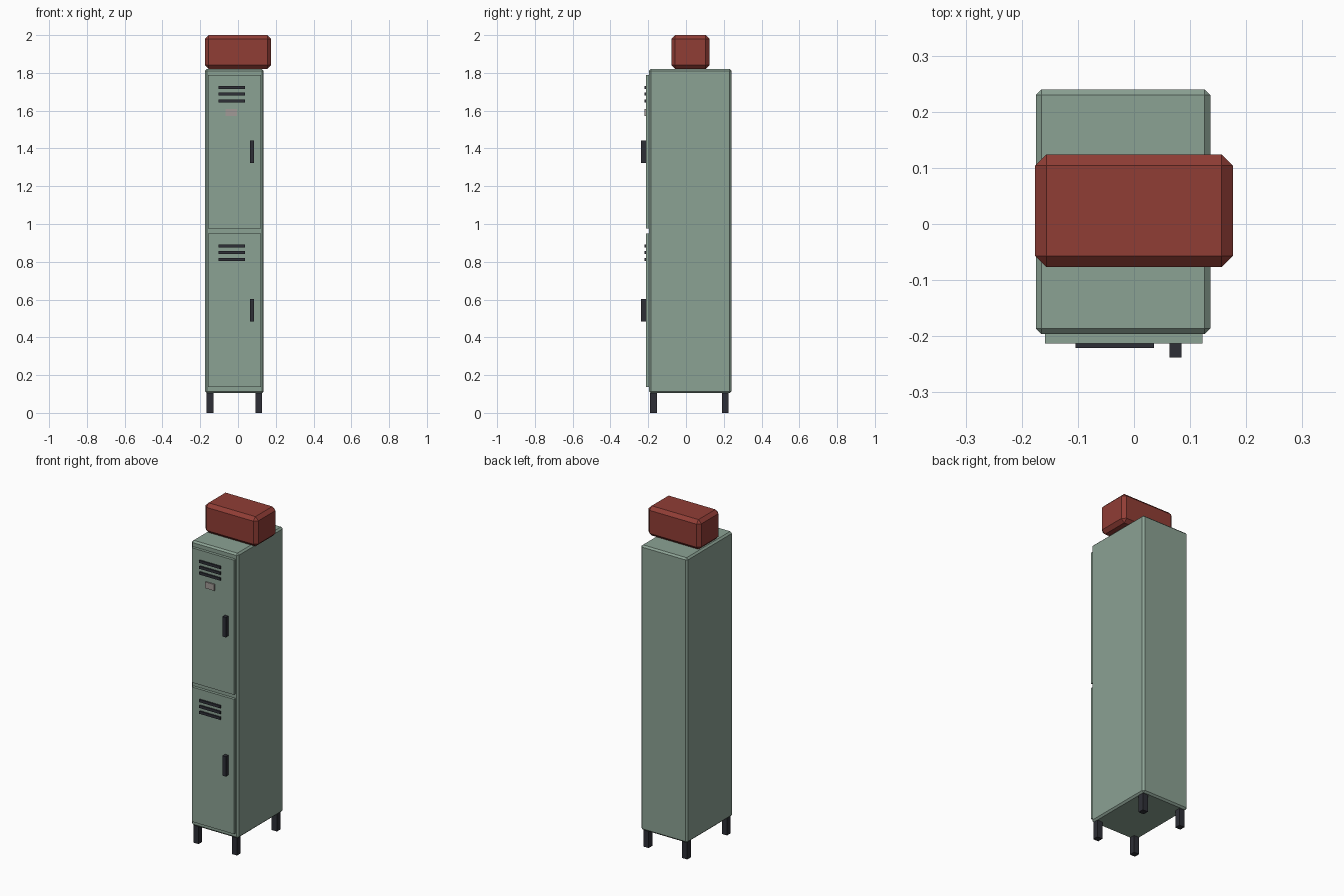
import bpy
import bmesh

if "Cube" in bpy.data.objects:
    bpy.data.objects.remove(bpy.data.objects["Cube"])


def material(name, rgb):
    m = bpy.data.materials.new(name)
    m.diffuse_color = (*rgb, 1.0)
    m.use_nodes = True
    m.node_tree.nodes["Principled BSDF"].inputs["Base Color"].default_value = m.diffuse_color
    return m


GREEN = material("painted_green", (0.26, 0.36, 0.295))
DARK = material("dark_metal", (0.027, 0.028, 0.037))
RED = material("red_fabric", (0.28, 0.047, 0.036))
LABEL = material("label_card", (0.36, 0.33, 0.31))


def box(name, x, y, z, mat, bevel=0.0):
    """Box from (min, max) ranges, with an optional one-segment chamfer."""
    bm = bmesh.new()
    bmesh.ops.create_cube(bm, size=1.0)
    for v in bm.verts:
        for i, (lo, hi) in enumerate((x, y, z)):
            v.co[i] = lo if v.co[i] < 0 else hi
    if bevel:
        bmesh.ops.bevel(bm, geom=bm.edges[:], offset=bevel, segments=1,
                        profile=0.5, affect='EDGES')
    mesh = bpy.data.meshes.new(name)
    bm.to_mesh(mesh)
    bm.free()
    mesh.materials.append(mat)
    obj = bpy.data.objects.new(name, mesh)
    bpy.context.collection.objects.link(obj)
    return obj


# Cabinet body
box("locker_body", (-0.175, 0.136), (-0.196, 0.24), (0.104, 1.821), GREEN, 0.01)

# Legs
for side, x in (("left", -0.148), ("right", 0.109)):
    for end, y in (("front", -0.172), ("back", 0.207)):
        box(f"{end}_{side}_leg", (x - 0.0175, x + 0.0175),
            (y - 0.0175, y + 0.0175), (0.0, 0.106), DARK)

# Doors with vent slats and handles
for level, z in (("lower", 0.137), ("upper", 0.976)):
    box(f"{level}_door", (-0.159, 0.122), (-0.213, -0.195), (z, z + 0.812), GREEN)
    for i in range(3):
        zc = z + 0.676 + 0.035 * i
        box(f"{level}_vent_{i + 1}", (-0.104, 0.036), (-0.221, -0.211),
            (zc - 0.008, zc + 0.008), DARK)
    box(f"{level}_handle", (0.063, 0.085), (-0.238, -0.212),
        (z + 0.346, z + 0.466), DARK)

# Name card holder on the upper door
box("label_plate", (-0.065, -0.005), (-0.220, -0.212), (1.572, 1.610), LABEL)

# Bag resting on top
box("top_bag", (-0.176, 0.176), (-0.077, 0.124), (1.821, 2.0), RED, 0.02)
